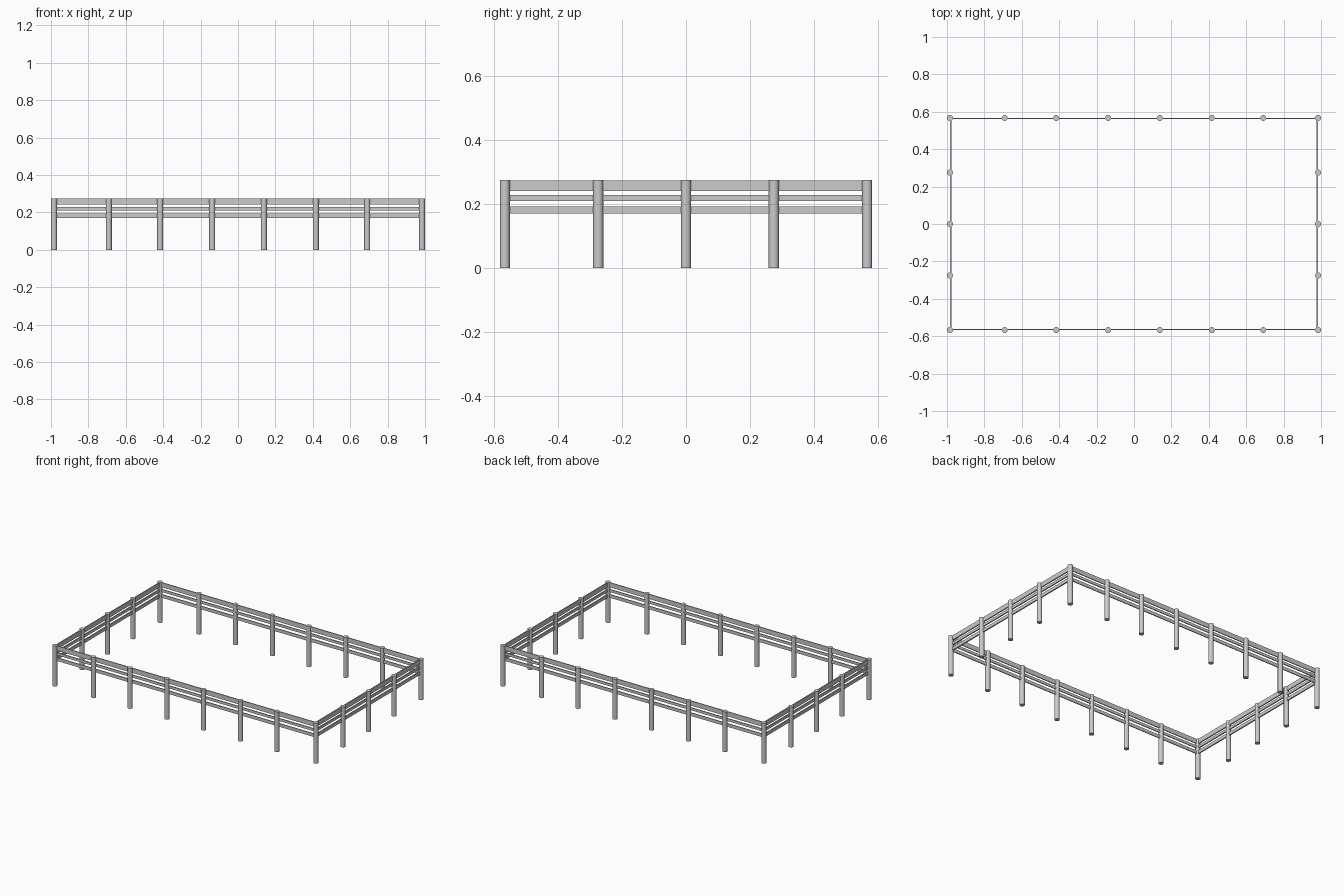
import bpy

cube = bpy.data.objects.get("Cube")
if cube:
    bpy.data.objects.remove(cube, do_unlink=True)

grey = bpy.data.materials.new("plain_grey")
grey.use_nodes = True
colour = (0.6, 0.6, 0.6, 1)
grey.diffuse_color = colour
grey.node_tree.nodes["Principled BSDF"].inputs["Base Color"].default_value = colour

HALF_X, HALF_Y = 0.984, 0.567
HEIGHT, RADIUS = 0.275, 0.016
POSTS_X = (-HALF_X, -0.691, -0.416, -0.138, 0.138, 0.416, 0.691, HALF_X)
POSTS_Y = (-0.275, 0, 0.275)
RAILS = {"lower": (0.171, 0.193), "middle": (0.210, 0.228), "top": (0.242, 0.274)}


def add_post(name, x, y):
    bpy.ops.mesh.primitive_cylinder_add(vertices=16, radius=RADIUS, depth=HEIGHT,
                                        location=(x, y, HEIGHT / 2))
    post = bpy.context.object
    post.name = name
    post.data.materials.append(grey)
    bpy.ops.object.shade_smooth_by_angle()


def add_rail(name, x, y, size_x, size_y, low, high):
    bpy.ops.mesh.primitive_cube_add(size=1, location=(x, y, (low + high) / 2))
    rail = bpy.context.object
    rail.name = name
    rail.scale = (size_x, size_y, high - low)
    bpy.ops.object.transform_apply(location=False, rotation=False, scale=True)
    rail.data.materials.append(grey)


# Round posts along the long sides, corners included
for side, y in (("front", -HALF_Y), ("back", HALF_Y)):
    for i, x in enumerate(POSTS_X):
        add_post(f"{side}_post_{i + 1}", x, y)

# Round posts along the short sides
for side, x in (("right", -HALF_X), ("left", HALF_X)):
    for i, y in enumerate(POSTS_Y):
        add_post(f"{side}_post_{i + 1}", x, y)

# Three thin rails on every side
for level, (low, high) in RAILS.items():
    for side, sign in (("front", -1), ("back", 1)):
        add_rail(f"{side}_{level}_rail", 0, sign * (HALF_Y - 0.003),
                 2 * HALF_X, 0.006, low, high)
    for side, sign in (("right", -1), ("left", 1)):
        add_rail(f"{side}_{level}_rail", sign * (HALF_X - 0.003), 0,
                 0.008, 2 * HALF_Y, low, high)
